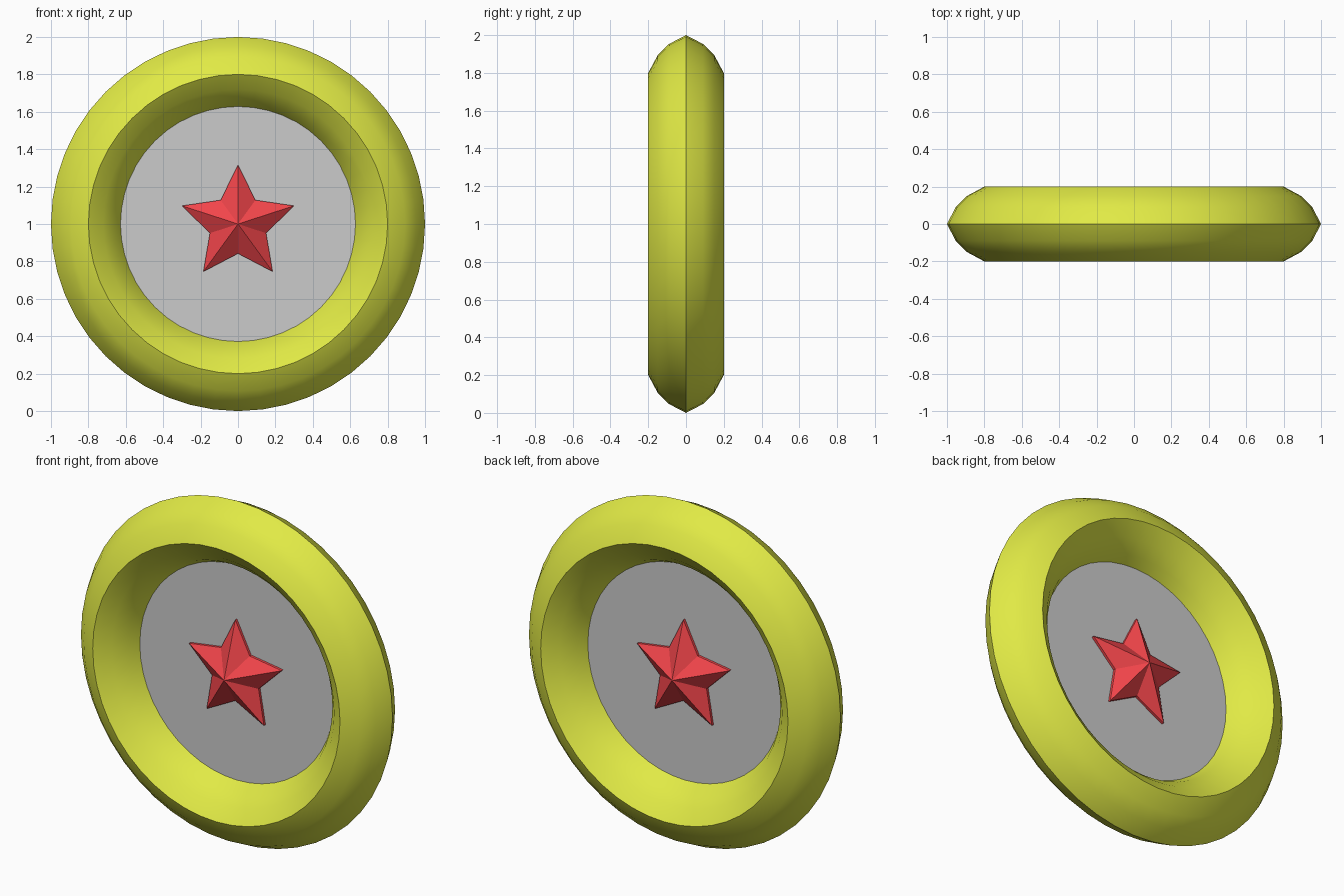
import bpy, bmesh
from math import sin, cos, pi, radians

if "Cube" in bpy.data.objects:
    bpy.data.objects.remove(bpy.data.objects["Cube"])

CENTRE_Z = 1.0
SIDES = 48


def material(name, rgb):
    m = bpy.data.materials.new(name)
    m.diffuse_color = (*rgb, 1)
    m.use_nodes = True
    m.node_tree.nodes["Principled BSDF"].inputs["Base Color"].default_value = m.diffuse_color
    return m


def finish(bm, name, mat=None, smooth=False):
    bmesh.ops.recalc_face_normals(bm, faces=bm.faces[:])
    me = bpy.data.meshes.new(name)
    bm.to_mesh(me)
    bm.free()
    ob = bpy.data.objects.new(name, me)
    ob.location.z = CENTRE_Z
    bpy.context.collection.objects.link(ob)
    if mat:
        me.materials.append(mat)
    if smooth:
        bpy.ops.object.select_all(action='DESELECT')
        ob.select_set(True)
        bpy.context.view_layer.objects.active = ob
        bpy.ops.object.shade_smooth_by_angle(angle=radians(30))
    return ob


def loop(bm, radii, y):
    """Closed loop of vertices round the y axis, starting at the top."""
    n = len(radii)
    return [bm.verts.new((r * sin(2 * pi * i / n), y, r * cos(2 * pi * i / n)))
            for i, r in enumerate(radii)]


def bridge(bm, a, b):
    n = len(a)
    for i in range(n):
        j = (i + 1) % n
        bm.faces.new((a[i], a[j], b[j], b[i]))


# Ring: front half of the cross-section (radius, depth), mirrored to the back
half = [(1.0, 0), (0.953, 0.09), (0.893, 0.15), (0.8, 0.2),
        (0.72, 0.14), (0.66, 0.07), (0.623, 0)]
section = [(r, -d) for r, d in half] + [(r, d) for r, d in half[-2:0:-1]]
bm = bmesh.new()
loops = [loop(bm, [r] * SIDES, y) for r, y in section]
for i in range(len(loops)):
    bridge(bm, loops[i], loops[(i + 1) % len(loops)])
finish(bm, "ring", material("yellow_green", (0.75, 0.82, 0.06)), smooth=True)

# Thin disc closing the middle of the ring
bm = bmesh.new()
front, back = (loop(bm, [0.632] * SIDES, y) for y in (-0.01, 0.01))
bridge(bm, front, back)
bm.faces.new(front)
bm.faces.new(back)
finish(bm, "disc")

# Faceted star, raised to a point on both sides of the disc
bm = bmesh.new()
outline = [0.315, 0.158] * 5
front, back = (loop(bm, outline, y) for y in (-0.025, 0.025))
bridge(bm, front, back)
for edge, y in ((front, -0.13), (back, 0.13)):
    tip = bm.verts.new((0, y, 0))
    for i in range(10):
        bm.faces.new((edge[i], edge[(i + 1) % 10], tip))
finish(bm, "star", material("red", (0.9, 0.06, 0.07)))
